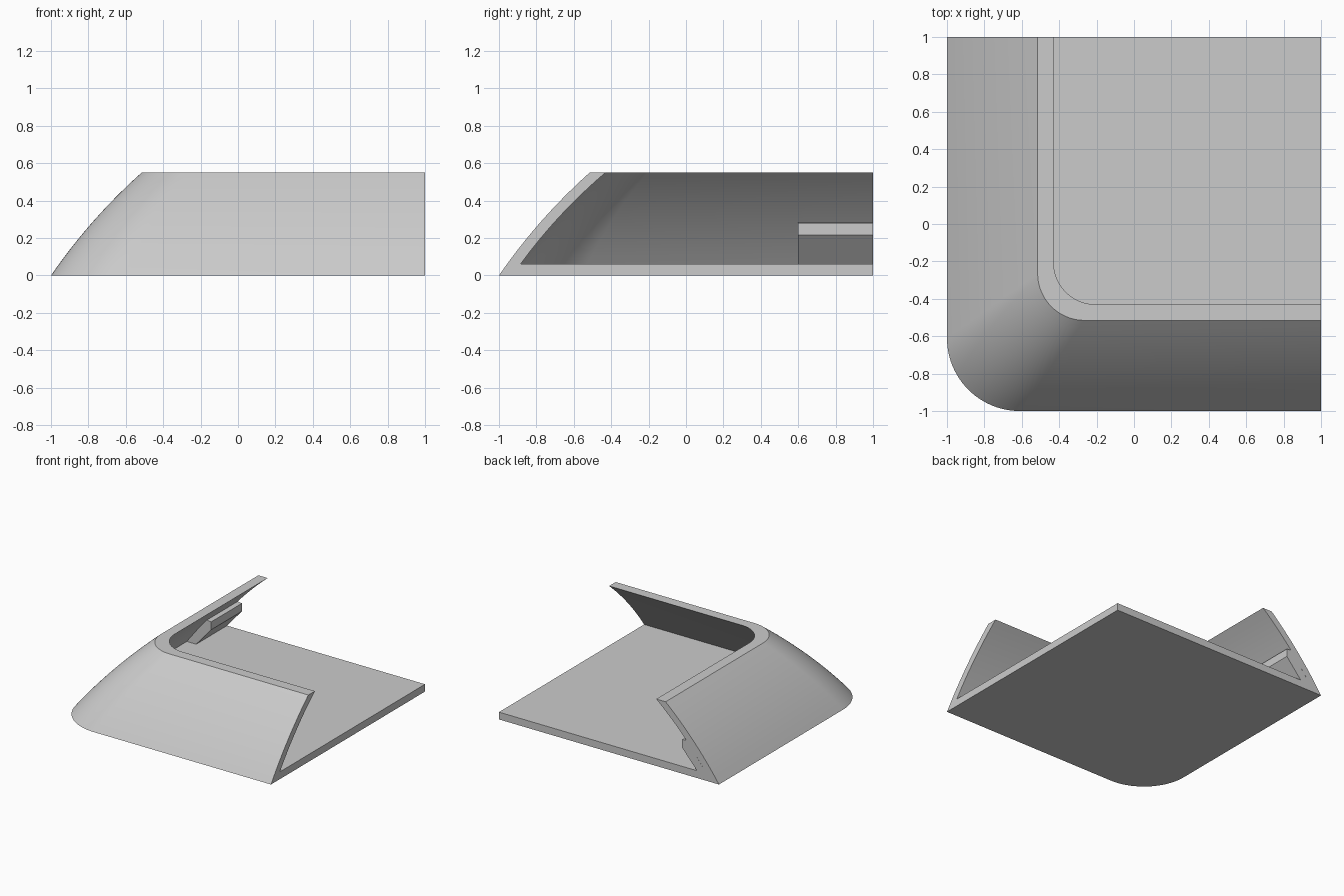
import bpy, bmesh, math
from mathutils import Vector

cube = bpy.data.objects.get("Cube")
if cube:
    bpy.data.objects.remove(cube, do_unlink=True)

HEIGHT, FLOOR = 0.55, 0.06
STEPS, CORNER = 12, 24

grey = bpy.data.materials.new("plain_grey")
grey.use_nodes = True
grey.diffuse_color = (0.6, 0.6, 0.6, 1)
grey.node_tree.nodes["Principled BSDF"].inputs["Base Color"].default_value = (0.6, 0.6, 0.6, 1)


def finish(bm, name):
    bmesh.ops.recalc_face_normals(bm, faces=bm.faces)
    mesh = bpy.data.meshes.new(name)
    bm.to_mesh(mesh)
    bm.free()
    mesh.materials.append(grey)
    obj = bpy.data.objects.new(name, mesh)
    bpy.context.collection.objects.link(obj)
    bpy.ops.object.select_all(action='DESELECT')
    obj.select_set(True)
    bpy.context.view_layer.objects.active = obj
    bpy.ops.object.shade_smooth_by_angle(angle=math.radians(30))
    return obj


def bowed(start, end, sag):
    """Points (inset, z) from start to end, bowed towards the outside."""
    a, b = Vector(start), Vector(end)
    along = b - a
    out = Vector((-along.y, along.x)).normalized()
    return [a + along * t + out * (4 * sag * t * (1 - t))
            for t in (i / STEPS for i in range(STEPS + 1))]


def ring(bm, inset, z):
    """L-shaped path with a rounded corner that tightens as it moves inwards."""
    r = 0.39 - 0.289 * inset
    edge = inset - 1
    points = [(edge, 1)]
    for i in range(CORNER + 1):
        a = math.pi * (1 + 0.5 * i / CORNER)
        points.append((edge + r + r * math.cos(a), edge + r + r * math.sin(a)))
    points.append((1, edge))
    return [bm.verts.new((x, y, z)) for x, y in points]


# Wall skin: up the outside, over the rim and down the inside
outer = bowed((0, 0), (0.485, HEIGHT), 0.022)
inner = bowed((0.115, FLOOR), (0.57, HEIGHT), 0.02)
bm = bmesh.new()
rings = [ring(bm, d, z) for d, z in outer + inner[::-1]]
for low, high in zip(rings, rings[1:]):
    for i in range(len(low) - 1):
        bm.faces.new((low[i], low[i + 1], high[i + 1], high[i]))

# Floor plate and the cut ends
corner_low = bm.verts.new((1, 1, 0))
corner_high = bm.verts.new((1, 1, FLOOR))
bm.faces.new(rings[0] + [corner_low])
bm.faces.new(rings[-1] + [corner_high])
for end in (0, -1):
    bm.faces.new([r[end] for r in rings] + [corner_high, corner_low])
finish(bm, "corner_shell")

# Rib on the inside of the side wall, at the back end
section = [(-0.89, 0.055), (-0.80, 0.055), (-0.80, FLOOR), (-0.664, 0.215),
           (-0.664, 0.28), (-0.71, 0.285)]
bm = bmesh.new()
face = bm.faces.new([bm.verts.new((x, 0.6, z)) for x, z in section])
new = bmesh.ops.extrude_face_region(bm, geom=[face])["geom"]
bmesh.ops.translate(bm, vec=(0, 0.4, 0),
                    verts=[v for v in new if isinstance(v, bmesh.types.BMVert)])
finish(bm, "inner_rib")
